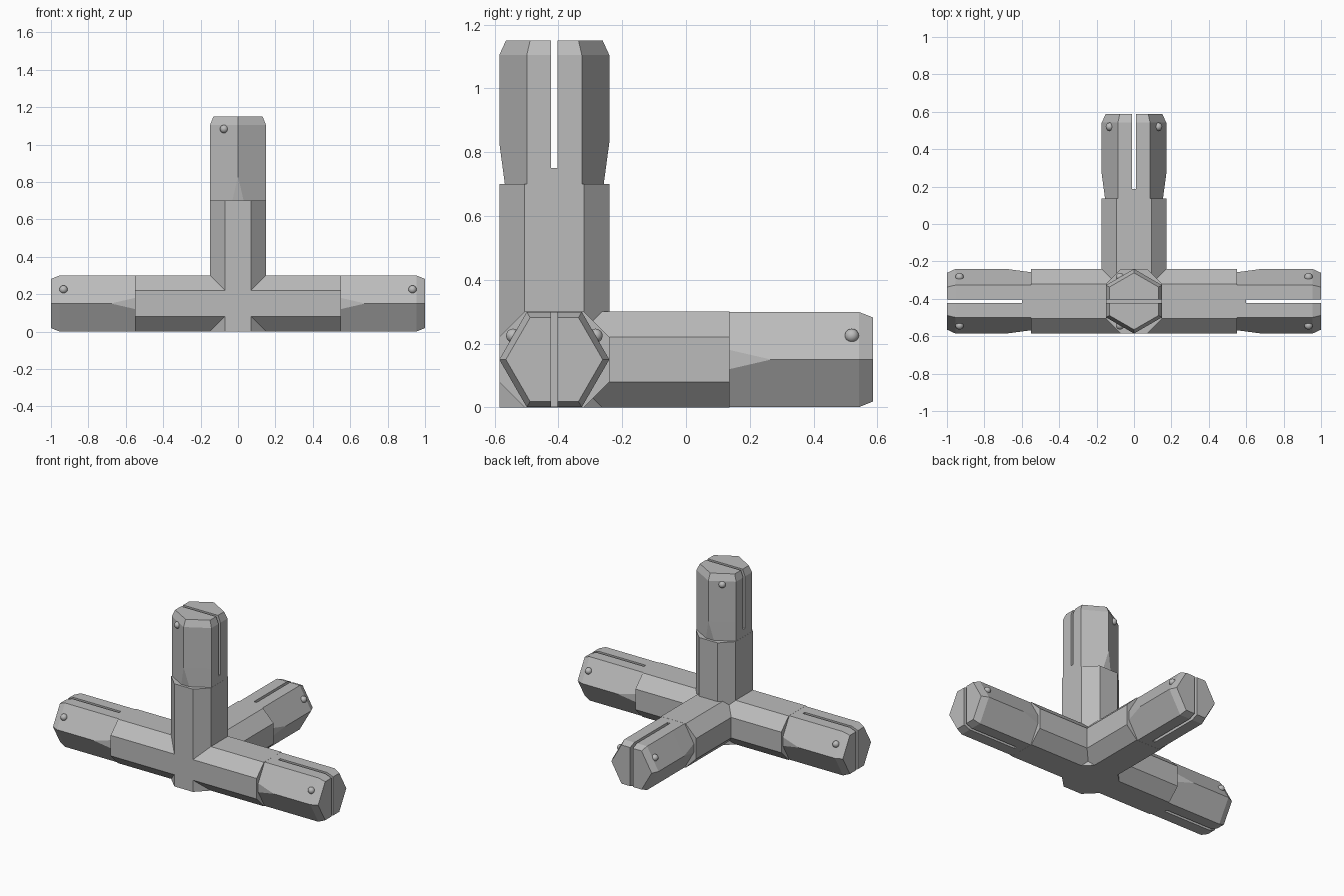
import bpy, bmesh
from mathutils import Matrix, Vector

if "Cube" in bpy.data.objects:
    bpy.data.objects.remove(bpy.data.objects["Cube"], do_unlink=True)

grey = bpy.data.materials.new("mid_grey")
grey.use_nodes = True
COLOR = (0.5, 0.5, 0.5, 1)
grey.diffuse_color = COLOR
grey.node_tree.nodes["Principled BSDF"].inputs["Base Color"].default_value = COLOR

HUB = Vector((0, -0.413, 0.15))
R, H = 0.1725, 0.15        # half width and half height of an arm
X, Y, Z = (Vector(v) for v in ((1, 0, 0), (0, 1, 0), (0, 0, 1)))


def frame(length_dir, face_dir):
    """Arm frame: local z runs along the arm, local y points to the peg side."""
    side = face_dir.cross(length_dir)
    m = Matrix((side, face_dir, length_dir)).transposed().to_4x4()
    return Matrix.Translation(HUB) @ m


def add_object(name, bm, matrix):
    mesh = bpy.data.meshes.new(name)
    bm.transform(matrix)
    bm.to_mesh(mesh)
    bm.free()
    mesh.materials.append(grey)
    ob = bpy.data.objects.new(name, mesh)
    bpy.context.collection.objects.link(ob)
    return ob


def section(a, t, b, h):
    """Eight points: side corners at (a, t), top corners at (b, h)."""
    return [(a, -t), (a, t), (b, h), (-b, h), (-a, t), (-a, -t), (-b, -h), (b, -h)]


def loft(name, rings, matrix):
    bm = bmesh.new()
    loops = [[bm.verts.new((x, y, z)) for x, y in pts] for z, pts in rings]
    for lo, hi in zip(loops, loops[1:]):
        for i in range(8):
            j = (i + 1) % 8
            bm.faces.new((lo[i], lo[j], hi[j], hi[i]))
    bm.faces.new(loops[0][::-1])
    bm.faces.new(loops[-1])
    bmesh.ops.remove_doubles(bm, verts=bm.verts, dist=0.0005)
    bmesh.ops.recalc_face_normals(bm, faces=bm.faces)
    return add_object(name, bm, matrix)


def boolean(target, other, operation):
    mod = target.modifiers.new(operation.lower(), 'BOOLEAN')
    mod.operation, mod.solver, mod.object = operation, 'EXACT', other
    bpy.context.view_layer.objects.active = target
    bpy.ops.object.modifier_apply(modifier=mod.name)
    bpy.data.objects.remove(other, do_unlink=True)


arms = {"right": frame(X, Z), "left": frame(-X, Z), "back": frame(Y, Z), "upper": frame(Z, -X)}

# Octagonal body: a through bar, an upright with a short foot, and a back arm
octagon = section(R, 0.07, 0.093, H)
body = loft("hub_body", [(-0.55, octagon), (0.55, octagon)], arms["right"])
upright = loft("upright", [(-H, octagon), (0.55, octagon)], arms["upper"])
back_arm = loft("back_arm", [(0, octagon), (0.55, octagon)], arms["back"])
boolean(body, upright, 'UNION')
boolean(body, back_arm, 'UNION')

# Hexagonal plug: trimmed corners at the root, bevelled end, split by a slit
hexagon = section(R, 0, R / 2, R * 0.866)
end = [(x * 0.88, y * 0.88) for x, y in hexagon]
root = section(0.155, 0.03, R / 2, R * 0.866)
for name, matrix in arms.items():
    plug = loft(name + "_plug", [(0.55, root), (0.68, hexagon), (0.955, hexagon), (1, end)], matrix)
    bm = bmesh.new()
    bmesh.ops.create_cube(bm, size=1, matrix=Matrix.Translation((0, 0, 0.85)) @ Matrix.Diagonal((0.02, 0.5, 0.5, 1)))
    slit = add_object(name + "_slit_cutter", bm, matrix)
    slit.hide_render = True
    boolean(plug, slit, 'DIFFERENCE')

    # Round locking pegs on the two slanted faces
    for side in (-1, 1):
        bm = bmesh.new()
        bmesh.ops.create_uvsphere(bm, u_segments=20, v_segments=12, radius=0.022)
        for f in bm.faces:
            f.smooth = True
        spot = Matrix.Translation((side * R * 0.75, R * 0.433, 0.933))
        add_object(f"{name}_peg_{'a' if side < 0 else 'b'}", bm, matrix @ spot)
